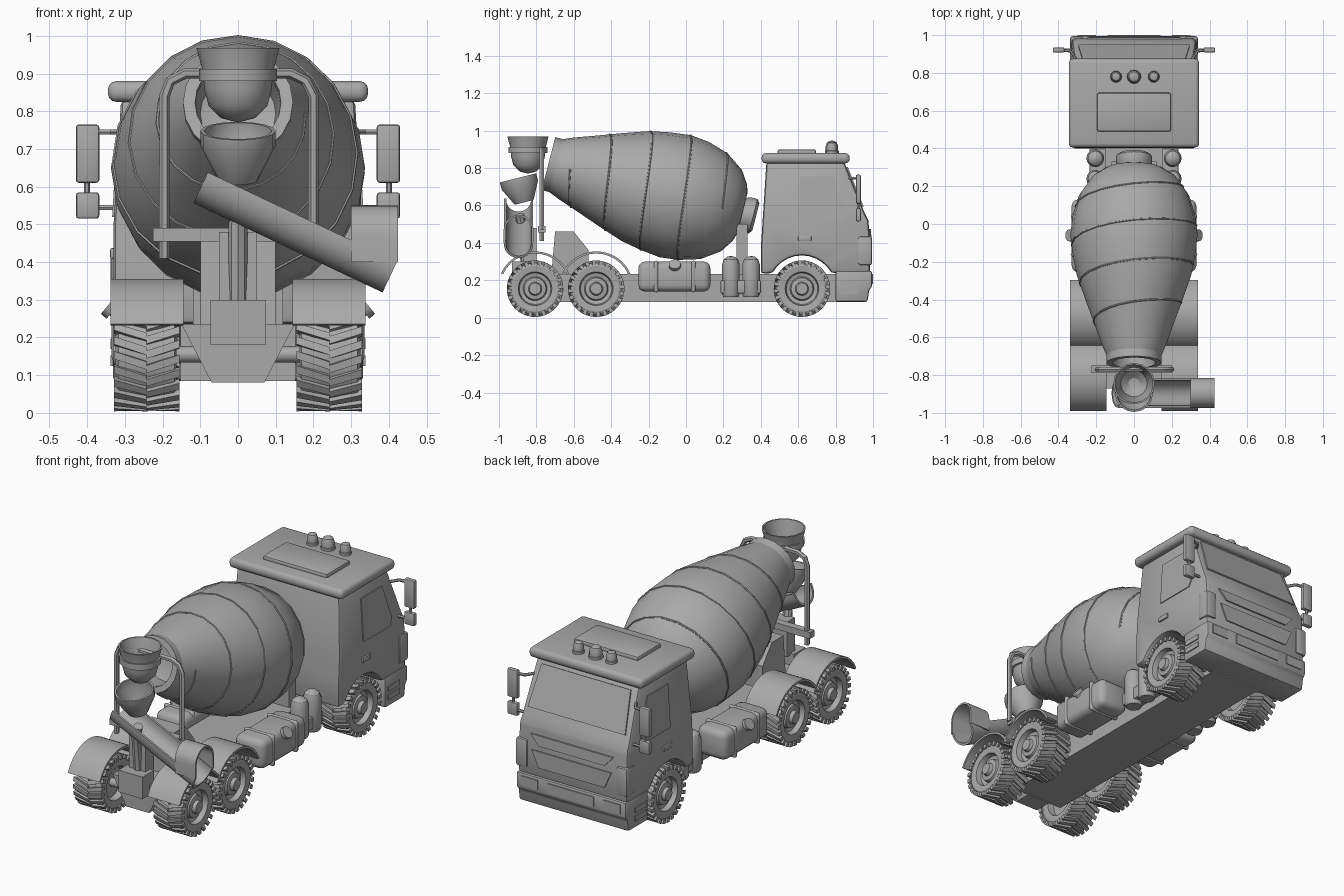
import bpy, bmesh, math
from mathutils import Vector, Matrix

if "Cube" in bpy.data.objects:
    bpy.data.objects.remove(bpy.data.objects["Cube"])

grey = bpy.data.materials.new("plain grey")
grey.diffuse_color = (0.4, 0.4, 0.4, 1)
grey.use_nodes = True
grey.node_tree.nodes["Principled BSDF"].inputs["Base Color"].default_value = grey.diffuse_color


def finish(name, bm, bevel=0, segs=2):
    bmesh.ops.recalc_face_normals(bm, faces=bm.faces[:])
    me = bpy.data.meshes.new(name)
    bm.to_mesh(me)
    bm.free()
    ob = bpy.data.objects.new(name, me)
    bpy.context.collection.objects.link(ob)
    me.materials.append(grey)
    if bevel:
        m = ob.modifiers.new("bevel", 'BEVEL')
        m.width, m.segments, m.limit_method = bevel, segs, 'ANGLE'
        m.angle_limit = math.radians(28)
    return ob


def sweep(bm, pts, offset):
    """Solid made from a flat polygon pushed along offset."""
    a = [bm.verts.new(p) for p in pts]
    b = [bm.verts.new(Vector(p) + Vector(offset)) for p in pts]
    n = len(a)
    bm.faces.new(a)
    bm.faces.new(b[::-1])
    for i in range(n):
        bm.faces.new((a[i], b[i], b[(i + 1) % n], a[(i + 1) % n]))


def prism(name, yz, x0, x1, bevel=0, segs=2):
    bm = bmesh.new()
    sweep(bm, [(x0, y, z) for y, z in yz], (x1 - x0, 0, 0))
    return finish(name, bm, bevel, segs)


def box(name, x, y, z, bevel=0, segs=2):
    return prism(name, [(y[0], z[0]), (y[1], z[0]), (y[1], z[1]), (y[0], z[1])], x[0], x[1], bevel, segs)


def side(s, a, b):
    return (s * a, s * b)


def lathe(name, prof, seg, M):
    """Revolve (radius, height) points round local z."""
    bm = bmesh.new()
    rings = []
    for r, t in prof:
        k = 1 if r == 0 else seg
        rings.append([bm.verts.new(M @ Vector((r * math.cos(2 * math.pi * i / seg),
                                               r * math.sin(2 * math.pi * i / seg), t))) for i in range(k)])
    for a, b in zip(rings, rings[1:]):
        for i in range(seg):
            j = (i + 1) % seg
            q = [a[i % len(a)], a[j % len(a)], b[j % len(b)], b[i % len(b)]]
            q = list(dict.fromkeys(q))
            if len(q) > 2:
                bm.faces.new(q)
    return finish(name, bm)


def pipe(name, pts, r, res=1):
    cu = bpy.data.curves.new(name, 'CURVE')
    cu.dimensions, cu.bevel_depth, cu.bevel_resolution, cu.use_fill_caps = '3D', r, res, True
    sp = cu.splines.new('POLY')
    sp.points.add(len(pts) - 1)
    for p, c in zip(sp.points, pts):
        p.co = (*c, 1)
    cu.materials.append(grey)
    ob = bpy.data.objects.new(name, cu)
    bpy.context.collection.objects.link(ob)


def arc(cy, cz, r, a0, a1, n):
    return [(cy + r * math.cos(math.radians(a0 + (a1 - a0) * i / n)),
             cz + r * math.sin(math.radians(a0 + (a1 - a0) * i / n))) for i in range(n + 1)]


def at(x, y, z):
    return Matrix.Translation((x, y, z))


# wheels with chevron lugs
TYRE = [(0, .088), (.03, .088), (.036, .07), (.058, .066), (.064, .045), (.084, .05), (.09, .078),
        (.122, .082), (.139, .074), (.139, -.074), (.122, -.08), (.09, -.075), (.085, -.04), (0, -.04)]
for s in (-1, 1):
    for tag, wy in (("rear", -.807), ("middle", -.48), ("front", .62)):
        X = Matrix.Rotation(s * math.pi / 2, 4, 'Y')
        lathe(tag + "_wheel", TYRE, 32, at(s * .2425, wy, .155) @ X)
        bm = bmesh.new()
        for i in range(24):
            for e in (-1, 1):
                th = 2 * math.pi * (i + (.25 if e > 0 else 0)) / 24

                def ring(r):
                    return [Vector((s * .2425 + e * x, wy + r * math.cos(th + d), .155 + r * math.sin(th + d)))
                            for x, d in ((0, .13), (.087, -.06), (.087, .08), (0, .27))]
                lo, hi = [[bm.verts.new(p) for p in ring(r)] for r in (.128, .151)]
                bm.faces.new(hi)
                bm.faces.new(lo[::-1])
                for k in range(4):
                    bm.faces.new((lo[k], lo[(k + 1) % 4], hi[(k + 1) % 4], hi[k]))
        finish(tag + "_tyre_lugs", bm)
    # rear mudguards
    for wy in (-.807, -.48):
        prism("mudguard", arc(wy, .155, .2, 24, 156, 12) + arc(wy, .155, .188, 156, 24, 12), *side(s, .145, .338))
    # fuel tank, straps and angled filler cap
    box("fuel_tank", side(s, .15, .33), (-.255, .13), (.14, .3), .035, 3)
    for y in (-.16, .04):
        box("tank_strap", side(s, .15, .335), (y - .012, y + .012), (.135, .305), .035, 3)
    lathe("tank_cap", [(0, 0), (.02, 0), (.02, .03), (.032, .03), (.032, .05), (0, .05)], 12,
          at(s * .305, -.06, .255) @ Matrix.Rotation(s * math.radians(50), 4, 'Y'))
    # upright air bottles and bracket
    for y in (.24, .348):
        lathe("air_bottle", [(0, .11), (.04, .11), (.047, .125), (.047, .285), (.038, .312), (.02, .326), (0, .33)],
              16, at(s * .205, y, 0))
    box("bottle_bracket", side(s, .15, .235), (.185, .4), (.13, .2), .006)
for y in (-.807, -.48, .62):
    lathe("axle", [(0, -.2), (.022, -.2), (.022, .2), (0, .2)], 12,
          at(0, y, .155) @ Matrix.Rotation(math.pi / 2, 4, 'Y'))

# chassis and tail plate
box("chassis", (-.153, .153), (-.78, .96), (.085, .235))
bm = bmesh.new()
sweep(bm, [(-.15, -.87, .235), (-.07, -.87, .08), (.07, -.87, .08), (.15, -.87, .235)], (0, .1, 0))
finish("tail_plate", bm)
box("tail_box", (-.073, .073), (-.93, -.83), (.18, .3))

# drum supports
prism("rear_pedestal", [(-.72, .23), (-.52, .23), (-.52, .36), (-.6, .46), (-.7, .46)], -.1, .1)
box("chute_post", (-.05, .05), (-.87, -.8), (.29, .48))
box("cross_beam", (-.225, .2), (-.79, -.75), (.455, .49))
box("front_pedestal", (-.12, .12), (.27, .33), (.23, .5))

# mixing drum, tilted towards the rear
axis = Vector((0, -.969, .249))
D = at(0, .33, .55) @ axis.to_track_quat('Z', 'Y').to_matrix().to_4x4()
DRUM = [(.11, .03), (.155, .043), (.225, .09), (.292, .186), (.326, .3), (.337, .4), (.324, .51),
        (.303, .62), (.258, .753), (.205, .9), (.17, 1.0), (.137, 1.08)]
lathe("drum", [(0, .03)] + DRUM + [(.112, 1.08), (.1, .98), (0, .95)], 20, D)
lathe("drum_collar", [(.12, 1.05), (.146, 1.05), (.146, 1.1), (.114, 1.1), (.11, 1.05)], 20, D)
lathe("drum_motor", [(0, -.045), (.075, -.045), (.095, -.03), (.095, .01), (.08, .04), (0, .04)], 16, D)


def drum_radius(t):
    for (r0, t0), (r1, t1) in zip(DRUM, DRUM[1:]):
        if t <= t1:
            return r0 + (r1 - r0) * (t - t0) / (t1 - t0)
    return DRUM[-1][0]


spiral = []
for i in range(20 * 4 + 1):
    a, t = 2 * math.pi * i / 20, .14 + .84 * i / 80
    r = drum_radius(t)
    spiral.append(D @ Vector((r * math.cos(a), r * math.sin(a), t)))
pipe("drum_spiral_rib", spiral, .005)

# hopper cup, its hoop frame and the lower funnel
lathe("hopper", [(0, .77), (.045, .782), (.078, .815), (.09, .86), (.092, .9), (.11, .968), (.102, .968),
                 (.084, .9), (.07, .83), (.03, .795), (0, .79)], 16, at(0, -.845, 0))
lathe("hopper_band", [(.09, .88), (.104, .88), (.104, .912), (.09, .912), (.09, .88)], 16, at(0, -.845, 0))
pipe("hopper_frame", [(-.195, -.77, .41), (-.195, -.77, .84), (-.18, -.77, .88), (-.14, -.77, .9), (.14, -.77, .9),
                      (.18, -.77, .88), (.2, -.77, .84), (.2, -.77, .47)], .014)
lathe("funnel", [(.052, -.06), (.1, .035), (.1, .075), (.09, .075), (.09, .035), (.042, -.06), (.052, -.06)], 16,
      at(0, -.88, .675) @ Matrix.Rotation(math.radians(14), 4, 'X'))

# discharge chute with hood
chute = prism("chute", [(-.078, 0)] + arc(0, -.012, .078, 180, 360, 12) + [(.078, 0), (.066, 0)]
              + arc(0, -.012, .066, 360, 180, 12) + [(-.066, 0)], 0, .555)
chute.matrix_world = at(-.08, -.895, .638) @ Matrix.Rotation(math.radians(25.3), 4, 'Y')
prism("chute_hood", [(-.815, .4)] + arc(-.895, .47, .08, 0, 180, 12) + [(-.975, .4), (-.965, .4)]
      + arc(-.895, .47, .07, 180, 0, 12) + [(-.825, .4)], .3, .425)
pipe("chute_strut", [(0, -.86, .3), (0, -.88, .5), (.02, -.89, .55)], .025, 2)


# cab shell with wheel arches, narrowing above the waist
def half(z):
    return .33 - max(0, z - .5) * .06


bm = bmesh.new()
shell = [(.4, .235), (.402, .4), (.43, .835), (.845, .835), (.955, .56), (.975, .52), (.985, .4), (.985, .24)]
sweep(bm, [(-.33, y, z) for y, z in shell + arc(.62, .155, .178, 28, 152, 10)], (.66, 0, 0))
bmesh.ops.bisect_plane(bm, geom=bm.verts[:] + bm.edges[:] + bm.faces[:], plane_co=(0, 0, .5), plane_no=(0, 0, 1))
for v in bm.verts:
    v.co.x = math.copysign(half(v.co.z), v.co.x)
finish("cab", bm, .018)
box("cab_roof", (-.345, .345), (.405, .875), (.825, .88), .022, 3)
box("roof_hatch", (-.195, .195), (.49, .695), (.87, .9), .01)
for x, r in ((-.095, .028), (0, .034), (.105, .028)):
    lathe("beacon", [(r * 1.1, .87), (r * 1.1, .892), (r, .895), (r, .915), (r * .75, .915 + r * .7), (0, .915 + r)],
          12, at(x, .78, 0))

# front bumper and front panels
prism("bumper", [(.8, .085), (.97, .085), (.98, .15), (.995, .165), (.995, .25), (.8, .25)], -.332, .332, .014)


def plate(name, pts, push):
    bm = bmesh.new()
    sweep(bm, pts, push)
    finish(name, bm)


plate("windscreen", [(-.27, .858, .803), (.27, .858, .803), (.295, .942, .593), (-.295, .942, .593)], (0, .007, .003))
plate("grille_upper", [(-.25, .979, .475), (.25, .979, .475), (.2, .983, .42), (-.2, .983, .42)], (0, .009, 0))
plate("grille_lower", [(-.24, .985, .39), (.24, .985, .39), (.2, .985, .3), (-.2, .985, .3)], (0, .007, 0))
box("number_panel", (-.14, .14), (.99, 1.0), (.18, .235))

for s in (-1, 1):
    # corner deflector, lamps, door details
    box("corner_deflector", side(s, .27, .338), (.92, .994), (.28, .435), .012)
    box("headlamp", side(s, .2, .3), (.99, 1.0), (.185, .235))
    for z in (.125, .17):
        box("side_lamp", side(s, .33, .338), (.82, .92), (z, z + .027))
    win = [(.61, .755), (.79, .755), (.86, .56), (.84, .52), (.61, .52)]
    plate("door_window", [(s * (half(z) - .002), y, z) for y, z in win], (s * .007, 0, 0))
    box("door_handle", side(s, .325, .339), (.6, .67), (.41, .437), .004)
    # wing mirrors on a bracket
    box("mirror", side(s, .368, .43), (.908, .935), (.61, .765), .008)
    box("lower_mirror", side(s, .368, .43), (.908, .935), (.515, .585), .008)
    pipe("mirror_post", [(s * .4, .922, .52), (s * .4, .922, .75)], .008)
    pipe("mirror_upper_arm", [(s * .3, .86, .745), (s * .335, .915, .745), (s * .39, .922, .745)], .008)
    pipe("mirror_lower_arm", [(s * .31, .92, .545), (s * .39, .922, .545)], .008)

# turn tubes into meshes and smooth everything
bpy.ops.object.select_all(action='SELECT')
bpy.context.view_layer.objects.active = bpy.data.objects["drum"]
bpy.ops.object.convert(target='MESH')
bpy.ops.object.shade_smooth_by_angle(angle=math.radians(32))
